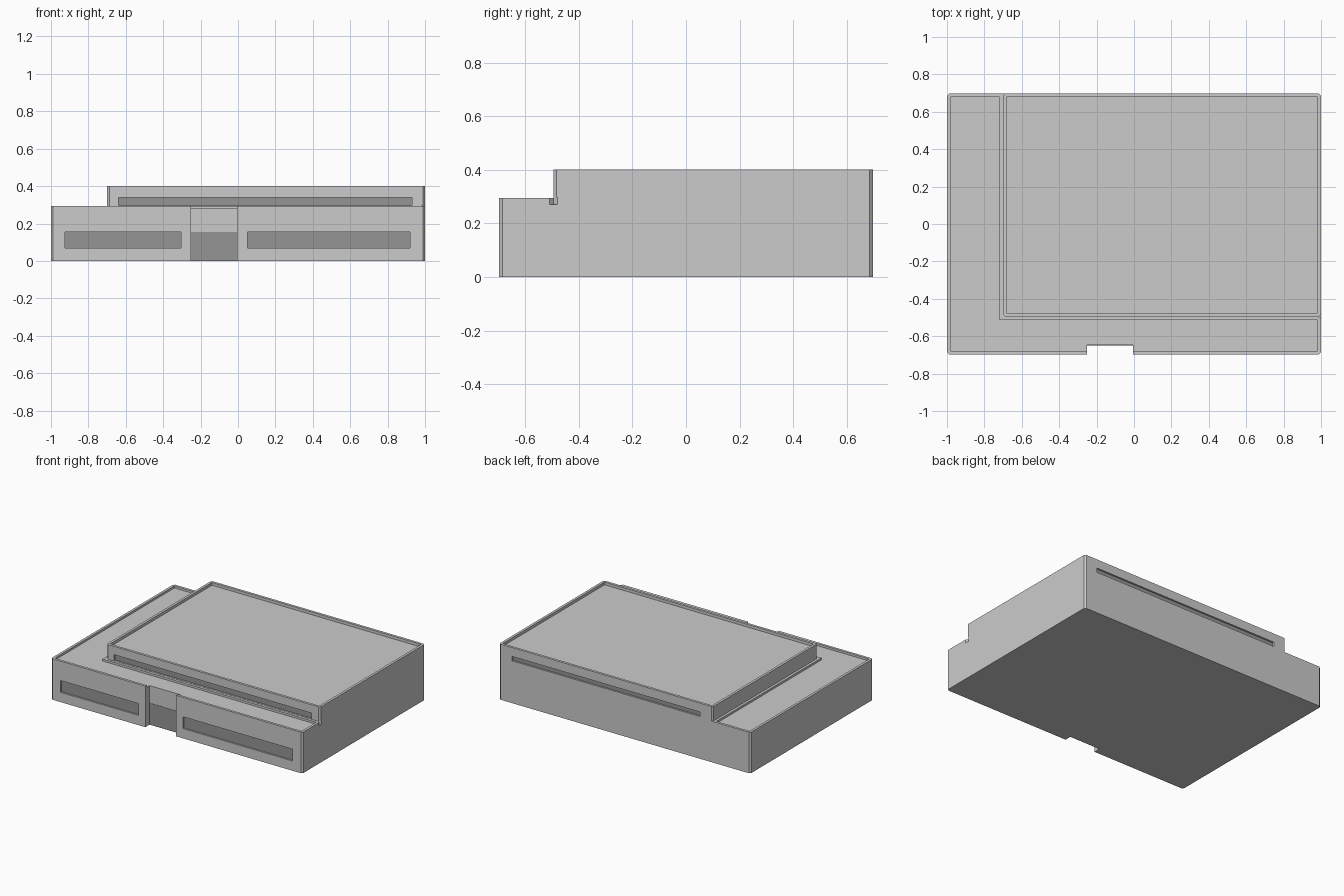
import bpy, bmesh

if "Cube" in bpy.data.objects:
    bpy.data.objects.remove(bpy.data.objects["Cube"])

X, Y = 1.0, 0.697          # half footprint
LOW, TOP = 0.295, 0.4      # heights of lower and upper parapets
UX, UY = -0.7, -0.495      # left and front faces of the upper storey
T, C = 0.018, 0.012        # parapet thickness, corner chamfer
DEPTH = 0.014              # window recess

dark = bpy.data.materials.new("dark_glass")
dark.diffuse_color = (0.3, 0.3, 0.3, 1)
dark.use_nodes = True
dark.node_tree.nodes["Principled BSDF"].inputs["Base Color"].default_value = dark.diffuse_color


def prism(name, pts, z0, z1):
    """Vertical prism over a plan outline."""
    bm = bmesh.new()
    face = bm.faces.new([bm.verts.new((x, y, z0)) for x, y in pts])
    ext = bmesh.ops.extrude_face_region(bm, geom=[face])
    for v in ext["geom"]:
        if isinstance(v, bmesh.types.BMVert):
            v.co.z = z1
    bmesh.ops.recalc_face_normals(bm, faces=bm.faces)
    mesh = bpy.data.meshes.new(name)
    bm.to_mesh(mesh)
    bm.free()
    ob = bpy.data.objects.new(name, mesh)
    bpy.context.collection.objects.link(ob)
    return ob


def box(name, x0, x1, y0, y1, z0, z1):
    return prism(name, [(x0, y0), (x1, y0), (x1, y1), (x0, y1)], z0, z1)


def cut(target, cutter):
    mod = target.modifiers.new("cut", 'BOOLEAN')
    mod.operation, mod.solver, mod.object = 'DIFFERENCE', 'EXACT', cutter
    bpy.context.view_layer.objects.active = target
    bpy.ops.object.modifier_apply(modifier=mod.name)
    bpy.data.objects.remove(cutter)


# Full block with chamfered vertical corners
body = prism("building", [(-X + C, -Y), (X - C, -Y), (X, -Y + C), (X, Y - C),
                          (X - C, Y), (-X + C, Y), (-X, Y - C), (-X, -Y + C)], 0, TOP)

# L-shaped step down to the lower storey, upper corners chamfered
cut(body, prism("step_cutter", [(-1.2, -0.9), (1.2, -0.9), (1.2, UY + 0.2 + C),
                                (X - C, UY), (UX + C, UY), (UX, UY + C),
                                (UX, Y - C), (UX + 0.1, Y + 0.1), (-1.2, Y + 0.1)],
                LOW, 0.6))
# Small gap where the curb meets the right wall
cut(body, prism("curb_gap_cutter", [(X - 0.015, UY), (1.05, UY - 0.065), (1.05, UY + 0.065)],
                0.27, LOW + 0.003))

# Sunken roofs inside the parapets
cut(body, prism("low_roof_cutter", [(-X + T, -Y + T), (X - T, -Y + T), (X - T, UY - T),
                                    (UX - T, UY - T), (UX - T, Y - T), (-X + T, Y - T)],
                0.28, LOW + 0.05))
cut(body, box("high_roof_cutter", UX + T, X - T, UY + T, Y - T, 0.38, 0.6))

# Entrance recess and door
cut(body, box("entrance_cutter", -0.25, -0.005, -0.9, -0.647, -0.1, 0.5))
door = box("door", -0.25, -0.005, -0.649, -0.644, 0, 0.155)
door.data.materials.append(dark)

# Strip windows: x range, wall y, outward direction, z range
windows = {
    "front_window_left": (-0.925, -0.305, -Y, -1, 0.07, 0.155),
    "front_window_right": (0.05, 0.92, -Y, -1, 0.07, 0.155),
    "upper_front_window": (-0.64, 0.93, UY, -1, 0.297, 0.34),
    "upper_back_window": (-0.6, 0.897, Y, 1, 0.304, 0.336),
}
for name, (x0, x1, y, d, z0, z1) in windows.items():
    inner = y - d * DEPTH
    ya, yb = sorted((inner, y + d * 0.05))
    cut(body, box(name + "_cutter", x0, x1, ya, yb, z0, z1))
    ya, yb = sorted((inner - d * 0.003, inner + d * 0.002))
    glass = box(name, x0, x1, ya, yb, z0, z1)
    glass.data.materials.append(dark)
